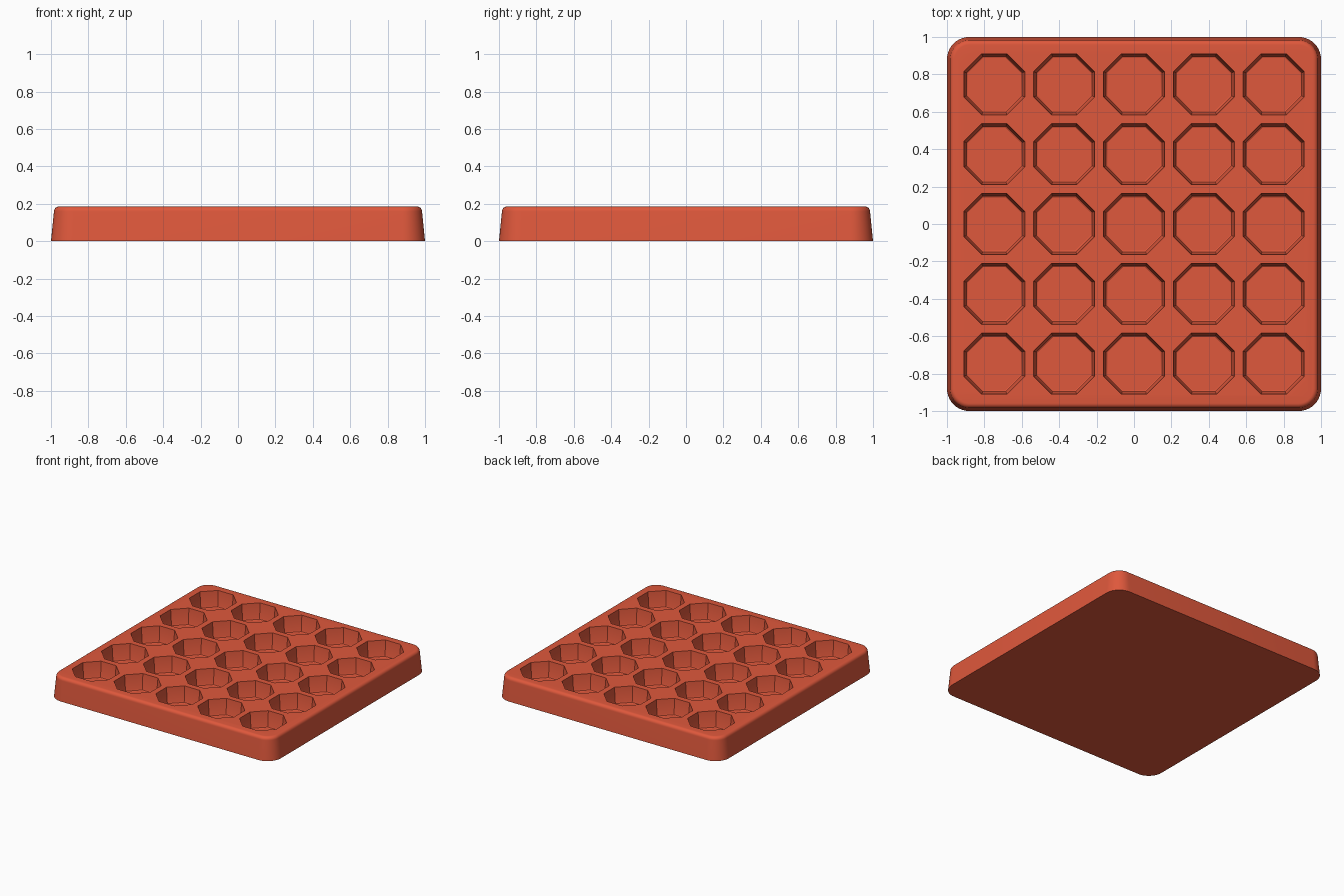
import bpy, bmesh
from math import sin, cos, pi

cube = bpy.data.objects.get("Cube")
if cube:
    bpy.data.objects.remove(cube, do_unlink=True)

HEIGHT, FILLET, CORNER = 0.185, 0.026, 0.12
PITCH, COUNT = 0.3735, 5

red = bpy.data.materials.new("brick red")
red.use_nodes = True
red.diffuse_color = (0.74, 0.098, 0.045, 1)
red.node_tree.nodes["Principled BSDF"].inputs["Base Color"].default_value = red.diffuse_color


def rounded_square(half, radius, z, steps=10):
    c = half - radius
    points = []
    for sx, sy, start in ((1, 1, 0), (-1, 1, 1), (-1, -1, 2), (1, -1, 3)):
        for i in range(steps + 1):
            a = (start + i / steps) * pi / 2
            points.append((sx * c + radius * cos(a), sy * c + radius * sin(a), z))
    return points


def octagon(cx, cy, half, z):
    r = half / cos(pi / 8)
    return [(cx + r * cos((i + 0.5) * pi / 4), cy + r * sin((i + 0.5) * pi / 4), z)
            for i in range(8)]


def loft(bm, rings):
    """Skin closed rings from bottom to top and cap both ends."""
    loops = [[bm.verts.new(p) for p in ring] for ring in rings]
    n = len(loops[0])
    for low, high in zip(loops, loops[1:]):
        for i in range(n):
            j = (i + 1) % n
            bm.faces.new((low[i], low[j], high[j], high[i]))
    bm.faces.new(loops[0][::-1])
    bm.faces.new(loops[-1])


def make_object(name, bm):
    bmesh.ops.recalc_face_normals(bm, faces=bm.faces)
    mesh = bpy.data.meshes.new(name)
    bm.to_mesh(mesh)
    bm.free()
    mesh.materials.append(red)
    obj = bpy.data.objects.new(name, mesh)
    bpy.context.collection.objects.link(obj)
    return obj


# Tray body: drafted walls, rounded corners and a filleted top edge
shoulder = 0.984
rings = [rounded_square(1.0, CORNER, 0),
         rounded_square(shoulder, CORNER - 0.016, HEIGHT - FILLET)]
for k in range(1, 7):
    a = k / 6 * pi / 2
    inset = FILLET * (1 - cos(a))
    rings.append(rounded_square(shoulder - inset, CORNER - 0.016 - inset,
                                HEIGHT - FILLET + FILLET * sin(a)))
bm = bmesh.new()
loft(bm, rings)
tray = make_object("tray", bm)

# Octagonal pockets: drafted walls with a rounded floor edge
floor = HEIGHT - 0.13
bm = bmesh.new()
for row in range(COUNT):
    for col in range(COUNT):
        x, y = (col - 2) * PITCH, (row - 2) * PITCH
        profile = [(0.143, floor), (0.149, floor + 0.004), (0.153, floor + 0.014),
                   (0.163, HEIGHT), (0.164, HEIGHT + 0.02)]
        loft(bm, [octagon(x, y, half, z) for half, z in profile])
pockets = make_object("pocket_cutter", bm)
pockets.hide_render = True

cut = tray.modifiers.new("pockets", "BOOLEAN")
cut.operation, cut.solver, cut.object = "DIFFERENCE", "EXACT", pockets
bpy.context.view_layer.objects.active = tray
tray.select_set(True)
bpy.ops.object.modifier_apply(modifier=cut.name)
bpy.data.objects.remove(pockets, do_unlink=True)

bpy.ops.object.shade_smooth_by_angle(angle=pi / 6)
